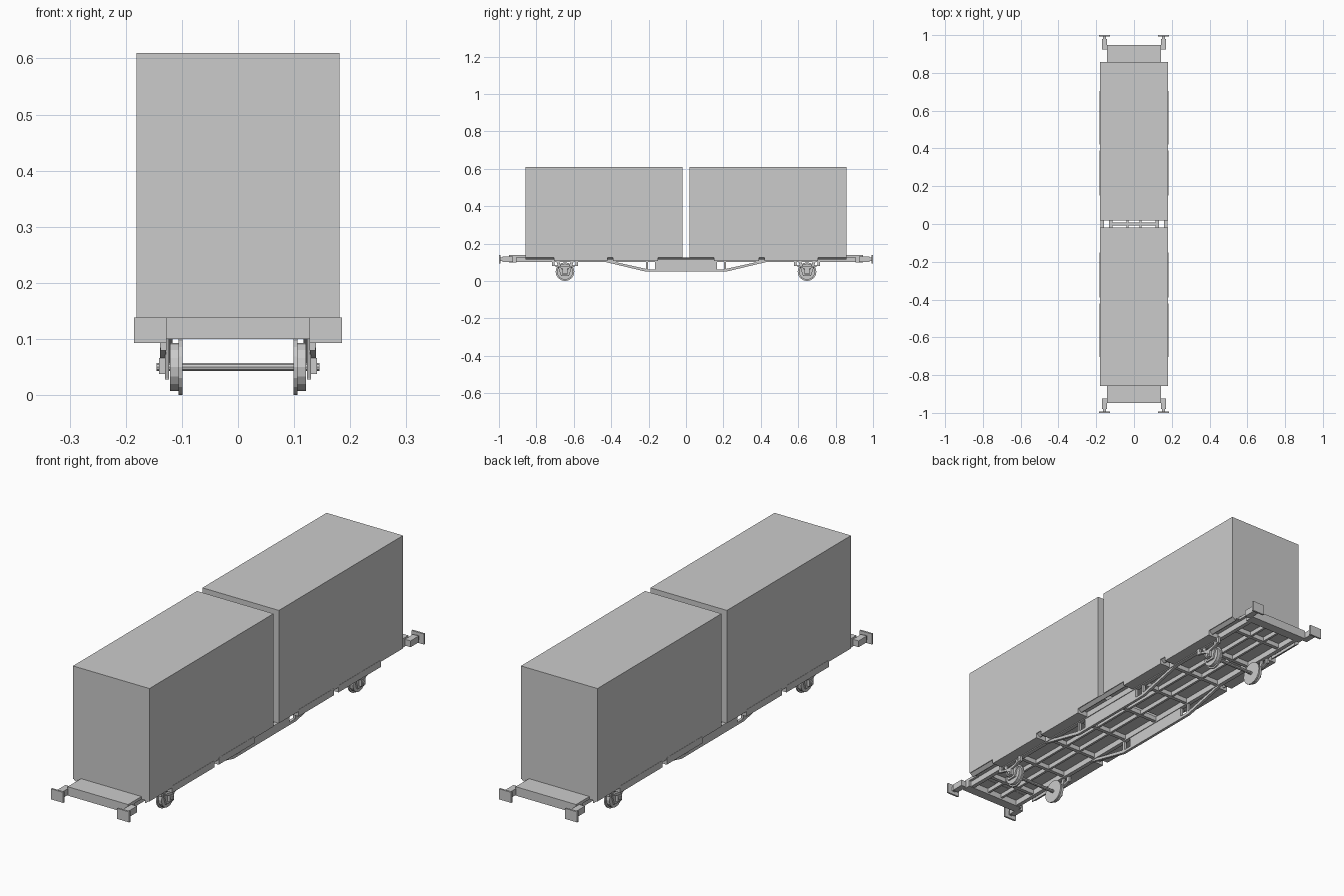
import bpy, bmesh, math
from mathutils import Vector, Matrix

cube = bpy.data.objects.get("Cube")
if cube:
    bpy.data.objects.remove(cube, do_unlink=True)

grey = bpy.data.materials.new("plain_grey")
grey.use_nodes = True
grey.diffuse_color = (0.6, 0.6, 0.6, 1)
grey.node_tree.nodes["Principled BSDF"].inputs["Base Color"].default_value = (0.6, 0.6, 0.6, 1)


def finish(name, bm):
    bmesh.ops.recalc_face_normals(bm, faces=bm.faces)
    mesh = bpy.data.meshes.new(name)
    bm.to_mesh(mesh)
    bm.free()
    mesh.materials.append(grey)
    obj = bpy.data.objects.new(name, mesh)
    bpy.context.collection.objects.link(obj)
    return obj


def prism(name, profile, x0, x1):
    """Extrude a (y, z) profile from x0 to x1."""
    bm = bmesh.new()
    face = bm.faces.new([bm.verts.new((x0, y, z)) for y, z in profile])
    out = bmesh.ops.extrude_face_region(bm, geom=[face])
    moved = [v for v in out["geom"] if isinstance(v, bmesh.types.BMVert)]
    bmesh.ops.translate(bm, verts=moved, vec=(x1 - x0, 0, 0))
    return finish(name, bm)


def box(name, x0, x1, y0, y1, z0, z1):
    return prism(name, [(y0, z0), (y1, z0), (y1, z1), (y0, z1)], x0, x1)


def disc(name, x0, x1, y, z, radius, sides):
    bm = bmesh.new()
    turn = Matrix.Translation(((x0 + x1) / 2, y, z)) @ Matrix.Rotation(math.pi / 2, 4, "Y")
    bmesh.ops.create_cone(bm, cap_ends=True, segments=sides, radius1=radius,
                          radius2=radius, depth=abs(x1 - x0), matrix=turn)
    return finish(name, bm)


WHEEL_Y, AXLE_Z = 0.647, 0.05
FLOOR, FRAME = 0.127, 0.102

# Frame running the length of the wagon
for side, s in (("left", 1), ("right", -1)):
    box(side + "_sole_bar", s * 0.114, s * 0.132, -0.93, 0.93, FRAME, FLOOR)
    box(side + "_centre_beam", s * 0.03, s * 0.04, -0.93, 0.93, 0.108, FLOOR)

    # Truss: deep plate, bottom bar, posts and sloping struts
    box(side + "_truss_plate", s * 0.117, s * 0.129, -0.165, 0.165, 0.05, 0.115)
    box(side + "_truss_bottom_bar", s * 0.117, s * 0.129, -0.205, 0.205, 0.05, 0.062)
    for end, e in (("back", 1), ("front", -1)):
        tag = f"{end}_{side}_"
        box(tag + "truss_post", s * 0.117, s * 0.129, e * 0.203, e * 0.213, 0.05, FRAME)
        strut = [(0.2, 0.05), (0.213, 0.05), (0.44, 0.104), (0.39, 0.104), (0.2, 0.062)]
        prism(tag + "truss_strut", [(e * y, z) for y, z in strut], s * 0.117, s * 0.129)

        # Outer side rails
        for a, b in ((0.15, 0.39), (0.42, 0.705)):
            box(tag + "side_rail", s * 0.132, s * 0.182, e * a, e * b, 0.106, 0.135)

        # Buffers
        box(tag + "buffer_plate", s * 0.127, s * 0.185, e * 0.992, e * 1.0, 0.093, 0.138)
        box(tag + "buffer_shaft", s * 0.148, s * 0.163, e * 0.97, e * 0.992, 0.107, 0.125)
        box(tag + "buffer_housing", s * 0.142, s * 0.169, e * 0.925, e * 0.98, 0.103, 0.13)

        # Wheel with flange
        y = e * WHEEL_Y
        disc(tag + "wheel", s * 0.105, s * 0.121, y, AXLE_Z, 0.043, 16)
        disc(tag + "wheel_flange", s * 0.099, s * 0.106, y, AXLE_Z, 0.05, 16)

        # Axle guard, axle box and leaf spring
        for g in (1, -1):
            leg = [(0.012, 0.03), (0.022, 0.03), (0.045, FRAME), (0.03, FRAME), (0.012, 0.055)]
            prism(tag + "axle_guard_leg", [(y + g * a, z) for a, z in leg], s * 0.123, s * 0.13)
            box(tag + "spring_hanger", s * 0.127, s * 0.138, y + g * 0.056, y + g * 0.07, 0.08, FRAME + 0.008)
        box(tag + "axle_guard_tie", s * 0.123, s * 0.13, y - 0.022, y + 0.022, 0.028, 0.036)
        box(tag + "axle_box", s * 0.123, s * 0.141, y - 0.014, y + 0.014, 0.038, 0.066)
        upper = [(-0.07, 0.093), (-0.035, 0.081), (0, 0.077), (0.035, 0.081), (0.07, 0.093)]
        lower = [(0.07, 0.085), (0.035, 0.072), (0, 0.063), (-0.035, 0.072), (-0.07, 0.085)]
        prism(tag + "leaf_spring", [(y + a, z) for a, z in upper + lower], s * 0.128, s * 0.139)

    # Sloping lip below the container edge, between the side rails
    for a, b in ((-0.857, -0.705), (-0.42, -0.39), (-0.15, 0.15), (0.39, 0.42), (0.705, 0.857)):
        lip = prism(side + "_sloping_lip", [(a, 0.115), (b, 0.115), (b, FLOOR), (a, FLOOR)],
                    s * 0.16, s * 0.178)
        for v in lip.data.vertices:
            if v.co.z < 0.12:
                v.co.x = s * 0.16 if abs(v.co.x) < 0.17 else s * 0.163

# Cross beams
for i in range(-4, 5):
    box("cross_beam", -0.116, 0.116, i * 0.2 - 0.008, i * 0.2 + 0.008, 0.107, FLOOR)

# Ends, axles and containers
for end, e in (("back", 1), ("front", -1)):
    box(end + "_headstock", -0.143, 0.143, e * 0.905, e * 0.947, 0.1, 0.138)
    box(end + "_platform", -0.143, 0.143, e * 0.85, e * 0.947, 0.126, 0.138)
    disc(end + "_axle", -0.145, 0.145, e * WHEEL_Y, AXLE_Z, 0.0075, 10)
    box(end + "_container", -0.181, 0.181, e * 0.018, e * 0.857, FLOOR, 0.61)
